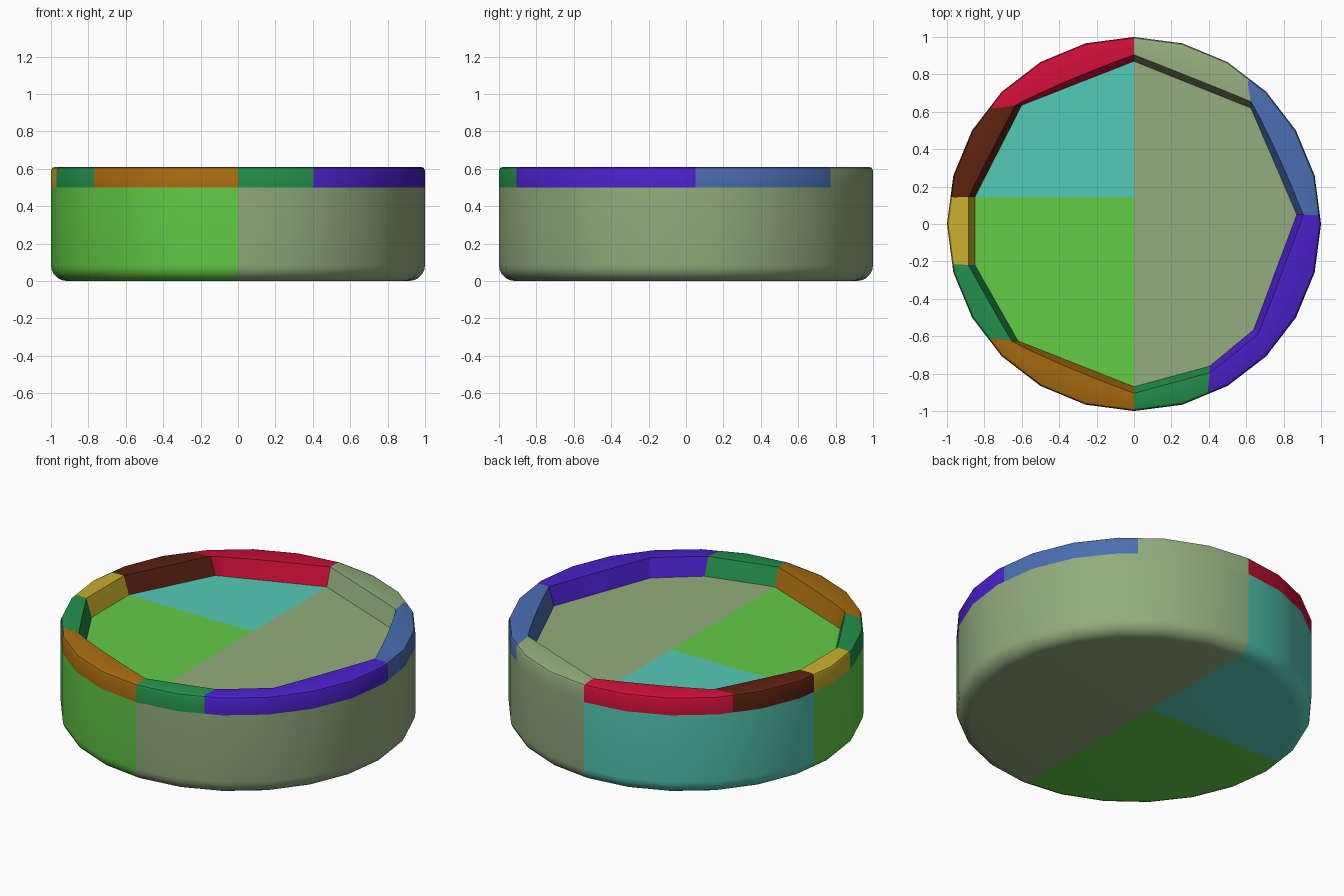
import bpy, bmesh, math
from mathutils import Vector

cube = bpy.data.objects.get("Cube")
if cube:
    bpy.data.objects.remove(cube, do_unlink=True)

SIDES = 24          # sides of the round outline
FLOOR, TOP = 0.5, 0.61
SPLIT_Y = 0.145     # line between the two left-hand body colours


def material(name, rgb):
    lin = [((c / 255 + 0.055) / 1.055) ** 2.4 if c > 10 else c / 255 / 12.92 for c in rgb]
    m = bpy.data.materials.new(name)
    m.use_nodes = True
    m.diffuse_color = (*lin, 1)
    bsdf = m.node_tree.nodes["Principled BSDF"]
    bsdf.inputs["Base Color"].default_value = (*lin, 1)
    bsdf.inputs["Roughness"].default_value = 0.7
    return m


MATS = {n: material(n, c) for n, c in {
    "sage": (147, 173, 126), "teal": (84, 202, 183), "grass green": (99, 204, 69),
    "orange brown": (168, 108, 15), "dark green": (35, 145, 75), "mustard": (200, 176, 46),
    "dark brown": (92, 33, 15), "crimson": (206, 15, 56), "steel blue": (74, 110, 178),
    "violet": (76, 32, 204)}.items()}


def finish(bm, name, mats):
    bmesh.ops.recalc_face_normals(bm, faces=bm.faces)
    mesh = bpy.data.meshes.new(name)
    bm.to_mesh(mesh)
    bm.free()
    ob = bpy.data.objects.new(name, mesh)
    bpy.context.collection.objects.link(ob)
    for m in mats:
        mesh.materials.append(MATS[m])
    bpy.ops.object.select_all(action='DESELECT')
    ob.select_set(True)
    bpy.context.view_layer.objects.active = ob
    bpy.ops.object.shade_smooth_by_angle(angle=math.radians(30))
    return ob


# Round body: rounded lower edge, straight wall, flat floor on top
def build_body():
    bm = bmesh.new()
    r = 0.085
    profile = [(1 - r + r * math.sin(a), r - r * math.cos(a))
               for a in (math.radians(i * 18) for i in range(6))] + [(1, FLOOR)]
    rings = [[bm.verts.new((rad * math.cos(2 * math.pi * i / SIDES),
                            rad * math.sin(2 * math.pi * i / SIDES), z))
              for i in range(SIDES)] for rad, z in profile]
    for low, high in zip(rings, rings[1:]):
        for i in range(SIDES):
            j = (i + 1) % SIDES
            bm.faces.new((low[i], low[j], high[j], high[i]))
    bm.faces.new(rings[0][::-1])
    bm.faces.new(rings[-1])
    # cut along the colour borders, then colour by region
    for co, no in (((0, 0, 0), (1, 0, 0)), ((0, SPLIT_Y, 0), (0, 1, 0))):
        bmesh.ops.bisect_plane(bm, geom=bm.verts[:] + bm.edges[:] + bm.faces[:],
                               plane_co=co, plane_no=no)
    for f in bm.faces:
        c = f.calc_center_median()
        f.material_index = 0 if c.x > 0 else (1 if c.y > SPLIT_Y else 2)
    finish(bm, "body", ["sage", "teal", "grass green"])


def outline(a):
    """Point on the many-sided outline at angle a (degrees)."""
    step = 360 / SIDES
    off = (a % step) - step / 2
    rad = math.cos(math.radians(step / 2)) / math.cos(math.radians(off))
    return Vector((rad * math.cos(math.radians(a)), rad * math.sin(math.radians(a)), 0))


# Rim block: straight sloped inner wall, curved outer wall with softened top edge
def rim_block(name, mat, outer0, outer1, inner0, inner1):
    a0 = math.degrees(math.atan2(outer0[1], outer0[0])) % 360
    a1 = math.degrees(math.atan2(outer1[1], outer1[0])) % 360
    if a1 <= a0:
        a1 += 360
    step = 360 / SIDES
    angles = [a0] + [k * step for k in range(int(a0 // step), int(a1 // step) + 2)
                     if a0 + 1 < k * step < a1 - 1] + [a1]
    p0, p1 = Vector((*inner0, 0)), Vector((*inner1, 0))
    bm = bmesh.new()
    rows = []
    for a in angles:
        inner = p0.lerp(p1, (a - a0) / (a1 - a0))
        out = outline(a)
        crest = inner + (out - inner).normalized() * 0.035
        section = [(inner, FLOOR), (crest, TOP), (out * 0.98, TOP),
                   (out * 0.994, TOP - 0.006), (out, TOP - 0.02), (out, FLOOR)]
        rows.append([bm.verts.new((p.x, p.y, z)) for p, z in section])
    n = len(rows[0])
    for r0, r1 in zip(rows, rows[1:]):
        for i in range(n):
            j = (i + 1) % n
            bm.faces.new((r0[i], r0[j], r1[j], r1[i]))
    bm.faces.new(rows[0])
    bm.faces.new(rows[-1][::-1])
    finish(bm, name, [mat])


build_body()

# Corners around the rim, counter-clockwise: outer point, inner point
CORNERS = [((1.0, 0.05), (0.87, 0.05)), ((0.625, 0.78), (0.625, 0.62)),
           ((0, 1), (0, 0.87)), ((-0.77, 0.635), (-0.6, 0.635)),
           ((-0.98, 0.145), (-0.85, 0.145)), ((-0.975, -0.22), (-0.85, -0.22)),
           ((-0.77, -0.625), (-0.62, -0.625)), ((0, -1), (0, -0.87)),
           ((0.405, -0.91), (0.405, -0.76)), ((0.73, -0.68), (0.64, -0.565))]
BLOCKS = [("rim_back_left", "steel blue"), ("rim_back", "sage"),
          ("rim_back_right", "crimson"), ("rim_right_rear", "dark brown"),
          ("rim_right", "mustard"), ("rim_right_front", "dark green"),
          ("rim_front_right", "orange brown"), ("rim_front", "dark green"),
          ("rim_front_left", "violet"), ("rim_left", "violet")]
for i, (name, mat) in enumerate(BLOCKS):
    (o0, i0), (o1, i1) = CORNERS[i], CORNERS[(i + 1) % len(CORNERS)]
    rim_block(name, mat, o0, o1, i0, i1)
